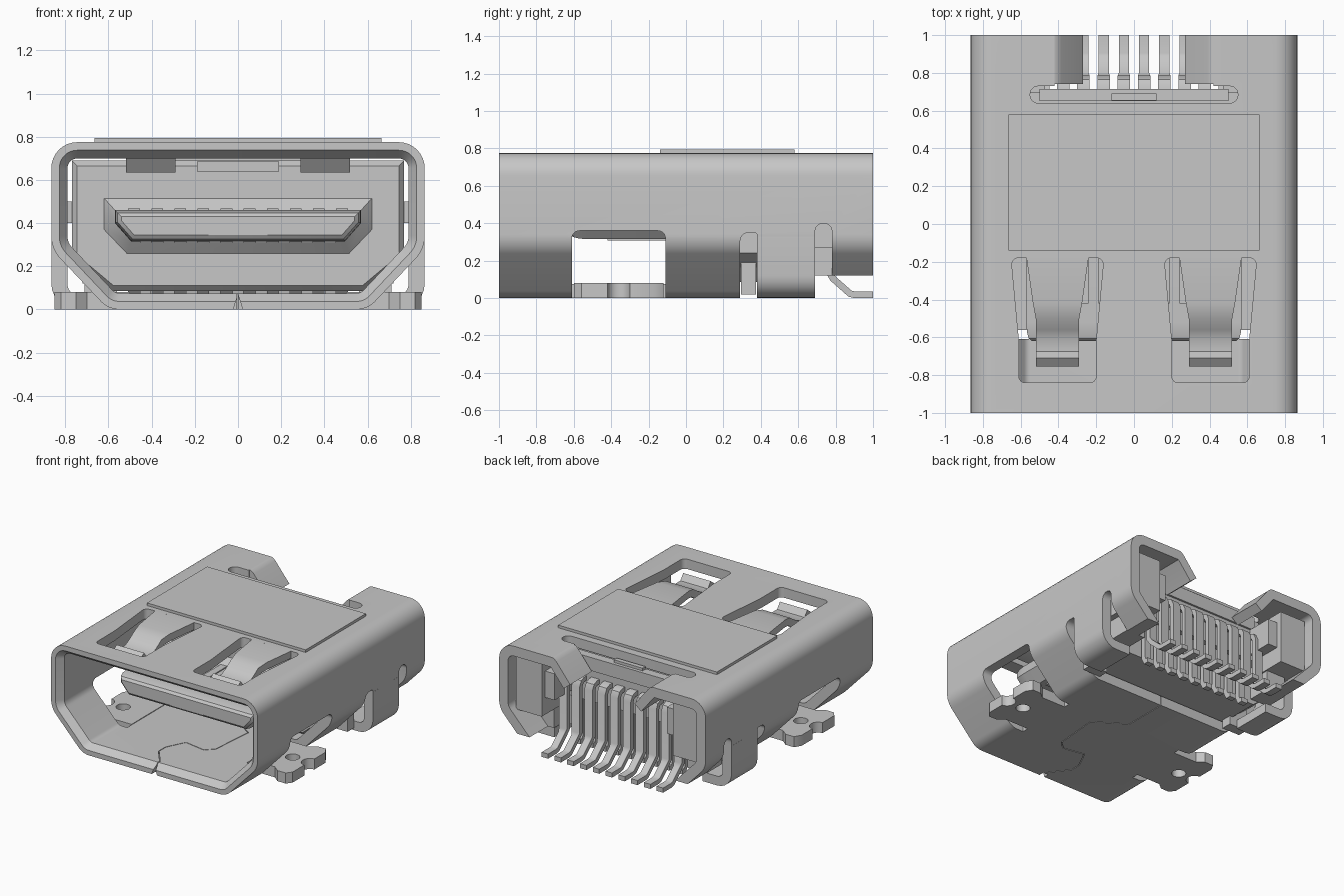
import bpy, bmesh, math
from mathutils import Vector

if "Cube" in bpy.data.objects:
    bpy.data.objects.remove(bpy.data.objects["Cube"])

grey = bpy.data.materials.new("metal grey")
grey.use_nodes = True
grey.diffuse_color = (0.57, 0.57, 0.57, 1)
grey.node_tree.nodes["Principled BSDF"].inputs["Base Color"].default_value = (0.57, 0.57, 0.57, 1)


# ---------- helpers ----------
def activate(ob):
    bpy.ops.object.select_all(action='DESELECT')
    ob.select_set(True)
    bpy.context.view_layer.objects.active = ob


def loft(name, rings, closed=False):
    """Skin a list of equal-length 3D rings; cap the ends unless closed."""
    bm = bmesh.new()
    vs = [[bm.verts.new(p) for p in r] for r in rings]
    n = len(rings[0])
    for i in range(len(vs) if closed else len(vs) - 1):
        a, b = vs[i], vs[(i + 1) % len(vs)]
        for k in range(n):
            bm.faces.new((a[k], a[(k + 1) % n], b[(k + 1) % n], b[k]))
    if not closed:
        bm.faces.new(vs[0])
        bm.faces.new(vs[-1][::-1])
    bmesh.ops.recalc_face_normals(bm, faces=bm.faces)
    me = bpy.data.meshes.new(name)
    bm.to_mesh(me)
    bm.free()
    me.materials.append(grey)
    ob = bpy.data.objects.new(name, me)
    bpy.context.collection.objects.link(ob)
    return ob


AXES = {'x': lambda p, t: (t, p[0], p[1]),
        'y': lambda p, t: (p[0], t, p[1]),
        'z': lambda p, t: (p[0], p[1], t)}


def prism(name, pts, axis, a, b):
    f = AXES[axis]
    return loft(name, [[f(p, a) for p in pts], [f(p, b) for p in pts]])


def box(name, x, y, z):
    return prism(name, [(x[0], y[0]), (x[1], y[0]), (x[1], y[1]), (x[0], y[1])], 'z', *z)


def rounded(pts, radii, n=6):
    """Replace polygon corners by arcs."""
    out = []
    for i, r in enumerate(radii):
        p = Vector(pts[i])
        if r == 0:
            out.append(p)
            continue
        u = (Vector(pts[i - 1]) - p).normalized()
        v = (Vector(pts[(i + 1) % len(pts)]) - p).normalized()
        half = u.angle(v) / 2
        mid = (u + v).normalized()
        c = p + mid * r / math.sin(half)
        turn = math.pi / 2 - half
        side = Vector((-mid.y, mid.x))
        if side.dot(u) > 0:
            side = -side
        for k in range(n + 1):
            t = turn * (2 * k / n - 1)
            out.append(c + (side * math.sin(t) - mid * math.cos(t)) * r)
    return out


def offset(pts, d, closed=True):
    """Mitred offset to the left of the travel direction."""
    P, out = [Vector(p) for p in pts], []
    for i, p in enumerate(P):
        e = []
        if closed or i > 0:
            e.append((p - P[i - 1]).normalized())
        if closed or i < len(P) - 1:
            e.append((P[(i + 1) % len(P)] - p).normalized())
        ns = [Vector((-q.y, q.x)) for q in e]
        m = sum(ns, Vector((0, 0))).normalized()
        out.append(p + m * d / m.dot(ns[0]))
    return out


def strip(name, path, thick, halfs, mid, axis='x'):
    """Bent sheet: a 2D path thickened, spread along an axis by half-widths."""
    f, rings = AXES[axis], []
    for p, q, h in zip(path, offset(path, thick, False), halfs):
        rings.append([f(p, mid - h), f(p, mid + h), f(q, mid + h), f(q, mid - h)])
    return loft(name, rings)


def cut(ob, cutter):
    m = ob.modifiers.new("cut", 'BOOLEAN')
    m.operation, m.solver, m.object = 'DIFFERENCE', 'EXACT', cutter
    activate(ob)
    bpy.ops.object.modifier_apply(modifier=m.name)
    bpy.data.objects.remove(cutter)


def mirrored(half):
    """Close a right-half outline (top to bottom) into a counter-clockwise loop."""
    return [(-x, z) for x, z in half] + half[::-1]


# ---------- shell ----------
W, TOP, T = 0.865, 0.775, 0.075
corner = mirrored([(W, TOP), (W, 0.28), (0.6, 0.0)])
outer = rounded(corner, [0.12, 0.15, 0.12, 0.12, 0.15, 0.12], 8)
mid_in, full_in = offset(outer, 0.037), offset(outer, T)
ring = lambda pts, y: [(p[0], y, p[1]) for p in pts]
shell = loft("shell", [ring(outer, -1), ring(outer, 1), ring(full_in, 1),
                       ring(full_in, -0.95), ring(mid_in, -1)], True)

# rear slots and open rear underside, seen along x
rear = rounded([(0.29, -0.1), (0.29, 0.35), (0.38, 0.35), (0.38, 0.33), (0.69, 0.33), (0.69, 0.4),
                (0.78, 0.4), (0.78, 0.12), (1.1, 0.12), (1.1, -0.1)],
               [0, 0.043, 0.015, 0, 0, 0.043, 0.043, 0, 0, 0])
cut(shell, prism("cutter", rear, 'x', -1, 1))
window = rounded([(-0.61, -0.1), (-0.61, 0.36), (-0.11, 0.36), (-0.11, -0.1)], [0, 0.04, 0.04, 0])
spring_hole = [(0.65, -0.18), (0.16, -0.18), (0.2, -0.61), (0.2, -0.84), (0.61, -0.84), (0.61, -0.61)]
for s in (1, -1):
    cut(shell, prism("cutter", window, 'x', s * 0.5, s * 1.0))
    hole = rounded([(s * x, y) for x, y in spring_hole], [0.035, 0.035, 0, 0.035, 0.035, 0])
    cut(shell, prism("cutter", hole, 'z', 0.6, 0.9))

# rear top notch and cross slot
cut(shell, box("cutter", (-0.42, 0.42), (0.7, 1.1), (0.6, 0.9)))
slot = rounded([(-0.55, 0.64), (0.55, 0.64), (0.55, 0.73), (-0.55, 0.73)], [0.044] * 4)
cut(shell, prism("cutter", slot, 'z', 0.6, 0.9))
# interlocking seam in the floor, with a notch at the lip
seam = [(0, -1.1), (0, -0.93), (-0.1, -0.8), (-0.1, -0.72), (-0.03, -0.58), (0.14, -0.61),
        (0.2, -0.55), (0.23, -0.2), (0.0, -0.05), (0, 0.4)]
cut(shell, strip("cutter", seam, 0.005, [0.1] * len(seam), 0, 'z'))
cut(shell, prism("cutter", [(-0.025, -0.01), (0.025, -0.01), (0, 0.07)], 'y', -1.1, -0.96))

# raised rectangle on top
box("top_plate", (-0.665, 0.665), (-0.14, 0.58), (TOP - 0.01, 0.795))

for s, side in ((1, "left"), (-1, "right")):
    # spring fingers dipping into the opening
    path = [(-0.175, 0.775), (-0.42, 0.772), (-0.5, 0.755), (-0.56, 0.715), (-0.61, 0.69), (-0.675, 0.69), (-0.71, 0.735)]
    strip(side + "_spring_finger", path, 0.055, [0.165, 0.13] + [0.115] * 5, s * 0.405)
    # solder tabs with a hole and scalloped edge
    notch = [(0.85 - 0.055 * math.sin(k * math.pi / 8), -0.36 - 0.06 * math.cos(k * math.pi / 8)) for k in range(9)]
    outline = [(0.5, -0.56), (0.7, -0.56), (0.75, -0.6), (0.82, -0.6), (0.85, -0.56)] + notch + \
              [(0.85, -0.17), (0.82, -0.12), (0.75, -0.12), (0.7, -0.16), (0.5, -0.16)]
    tab = prism(side + "_solder_tab", [(s * x, y) for x, y in outline], 'z', 0, 0.08)
    circle = [(s * 0.71 + 0.05 * math.cos(k * math.pi / 12), -0.36 + 0.05 * math.sin(k * math.pi / 12)) for k in range(24)]
    cut(tab, prism("cutter", circle, 'z', -0.1, 0.2))
    # board legs curled inward at the bottom
    leg = [(W, 0.33), (W, 0), (0.62, 0), (0.62, 0.07), (W - T, 0.07), (W - T, 0.33)]
    prism(side + "_leg", rounded([(s * x, z) for x, z in leg], [0, 0.12, 0, 0, 0.045, 0]), 'y', 0.38, 0.69)
    # rear flap rolled down beside the contacts
    flap = [(0.42, 0.775), (0.405, 0.77), (0.385, 0.752), (0.27, 0.61)]
    strip(side + "_rear_flap", [(s * x, z) for x, z in flap], s * 0.07, [0.13] * 4, 0.87, 'y')
    # housing wings and feet behind the shell walls
    box(side + "_wing", (s * 0.55, s * 0.765), (0.6, 0.94), (0.27, 0.67))
    box(side + "_wing_step", (s * 0.47, s * 0.56), (0.6, 0.9), (0.4, 0.6))
    box(side + "_wing_foot", (s * 0.56, s * 0.72), (0.6, 0.78), (0.12, 0.28))
    box(side + "_housing_foot", (s * 0.56, s * 0.71), (0.295, 0.375), (0.02, 0.3))
    box(side + "_housing_key", (s * 0.76, s * 0.795), (0.0, 0.25), (0.4, 0.5))

# ---------- insulating housing ----------
body = mirrored([(0.77, 0.69), (0.77, 0.24), (0.585, 0.085)])
small = offset(body, 0.025)
loft("housing", [ring(small, -0.05), ring(body, -0.02), ring(body, 0.6)])
box("housing_rear", (-0.55, 0.55), (0.59, 0.70), (0.36, 0.685))
box("housing_latch", (-0.19, 0.19), (-0.08, 0.0), (0.64, 0.685))
box("housing_ledge", (-0.5, 0.5), (0.65, 0.715), (0.6, 0.70))
box("housing_clip", (-0.12, 0.12), (0.655, 0.69), (0.68, 0.72))

# ---------- tongue with tapered collar ----------
collar = mirrored([(0.62, 0.515), (0.62, 0.37), (0.515, 0.26)])
tongue = mirrored([(0.57, 0.46), (0.57, 0.40), (0.495, 0.315)])
loft("tongue_collar", [ring(collar, -0.05), ring(tongue, -0.1)])
loft("tongue", [ring(offset(tongue, 0.03), -0.62), ring(offset(tongue, 0.012), -0.605),
                ring(offset(tongue, 0.003), -0.57), ring(tongue, -0.52), ring(tongue, -0.05)])

# ---------- contacts ----------
PITCH = 0.107
rear_path = [(0.66, 0.545), (0.73, 0.545), (0.765, 0.53), (0.785, 0.49), (0.785, 0.14),
             (0.80, 0.115), (0.885, 0.04), (0.905, 0.035), (1.0, 0.035)]
front_path = [(0.58, 0.4), (0.64, 0.4), (0.66, 0.38), (0.66, 0.06), (0.67, 0.04), (0.69, 0.04)]
for i in range(10):
    x = (i - 4.5) * PITCH
    strip("rear_contact", rear_path, -0.035, [0.033] * 5 + [0.027] * 4, x)
    box("upper_contact", (x - 0.027, x + 0.027), (-0.42, -0.09), (0.455, 0.468))
for i in range(9):
    x = (i - 4) * PITCH
    strip("front_contact", front_path, -0.035, [0.026] * 6, x)
    box("lower_contact", (x - 0.027, x + 0.027), (-0.42, -0.09), (0.307, 0.32))

# ---------- shading ----------
for ob in bpy.context.collection.objects:
    if ob.type == 'MESH':
        activate(ob)
        bpy.ops.object.shade_smooth_by_angle(angle=math.radians(32))
